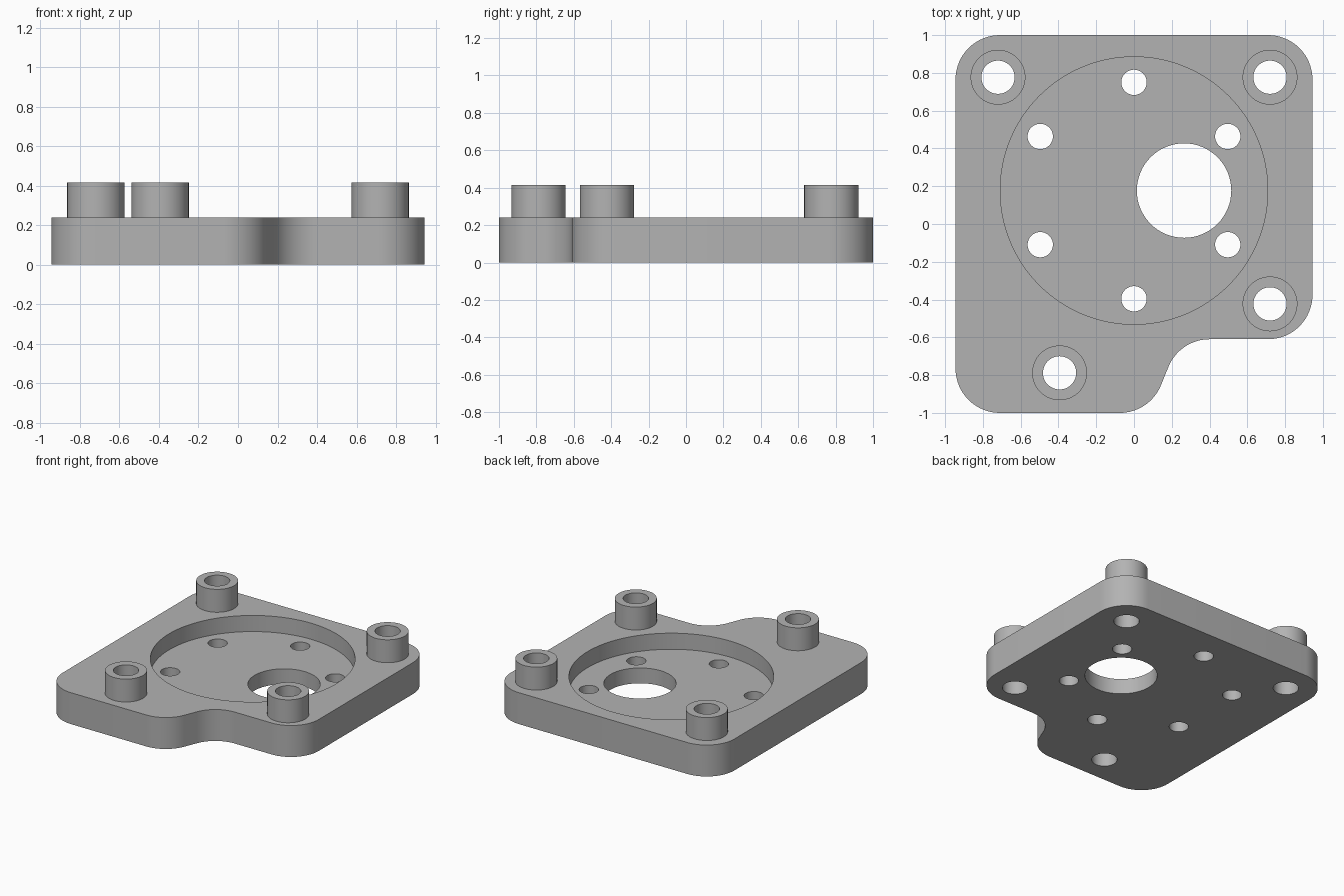
import bpy
import bmesh
from math import acos, atan2, cos, hypot, pi, radians, sin

cube = bpy.data.objects.get("Cube")
if cube:
    bpy.data.objects.remove(cube, do_unlink=True)

PLATE_TOP, BOSS_TOP, RECESS_FLOOR = 0.24, 0.415, 0.117
HALF_X, HALF_Y, CORNER = 0.945, 1.0, 0.235
STEP_Y = -0.61
CENTRE_Y = 0.177
BOSSES = [(-0.72, 0.777), (0.72, 0.777), (0.72, -0.423), (-0.394, -0.788)]

metal = bpy.data.materials.new("grey metal")
metal.use_nodes = True
grey = (0.45, 0.45, 0.45, 1)
metal.diffuse_color = grey
metal.node_tree.nodes["Principled BSDF"].inputs["Base Color"].default_value = grey


def arc(cx, cy, r, start, end, steps=16):
    """Points along an arc, angles in radians."""
    angles = [start + (end - start) * i / steps for i in range(steps + 1)]
    return [(cx + r * cos(a), cy + r * sin(a)) for a in angles]


def circle(cx, cy, r, steps=64):
    return arc(cx, cy, r, 0, 2 * pi, steps)[:-1]


def prisms(name, outlines, z0, z1):
    """One object made of outlines extruded from z0 to z1."""
    bm = bmesh.new()
    for points in outlines:
        face = bm.faces.new([bm.verts.new((x, y, z0)) for x, y in points])
        top = bmesh.ops.extrude_face_region(bm, geom=[face], use_keep_orig=True)["geom"]
        bmesh.ops.translate(bm, vec=(0, 0, z1 - z0),
                            verts=[v for v in top if isinstance(v, bmesh.types.BMVert)])
    bmesh.ops.recalc_face_normals(bm, faces=bm.faces)
    mesh = bpy.data.meshes.new(name)
    bm.to_mesh(mesh)
    bm.free()
    mesh.materials.append(metal)
    obj = bpy.data.objects.new(name, mesh)
    bpy.context.collection.objects.link(obj)
    return obj


def combine(target, tool, operation):
    mod = target.modifiers.new(tool.name, "BOOLEAN")
    mod.object, mod.operation, mod.solver = tool, operation, "EXACT"
    tool.hide_render = True


# Plate outline: rounded corners and an S-shaped step at the front
left, right = -HALF_X + CORNER, HALF_X - CORNER
front, back = -HALF_Y + CORNER, HALF_Y - CORNER
convex = (-0.075, front)
concave = (0.40, STEP_Y - CORNER)
dx, dy = concave[0] - convex[0], concave[1] - convex[1]
tangent = atan2(dy, dx) - acos(2 * CORNER / hypot(dx, dy))
outline = (arc(left, front, CORNER, -pi, -pi / 2)
           + arc(*convex, CORNER, -pi / 2, tangent)
           + arc(*concave, CORNER, tangent + pi, pi / 2)
           + arc(right, STEP_Y + CORNER, CORNER, -pi / 2, 0)
           + arc(right, back, CORNER, 0, pi / 2)
           + arc(left, back, CORNER, pi / 2, pi))
plate = prisms("mounting_plate", [outline], 0, PLATE_TOP)

# Raised bosses
bosses = prisms("bosses", [circle(x, y, 0.145) for x, y in BOSSES],
                PLATE_TOP - 0.05, BOSS_TOP)

# Round recess in the top
recess = prisms("recess_cutter", [circle(0, CENTRE_Y, 0.708, 128)], RECESS_FLOOR, 1)

# Through holes: boss bores, bolt circle and the offset shaft opening
holes = [circle(x, y, 0.088, 48) for x, y in BOSSES]
for i in range(6):
    a = radians(30 + 60 * i)
    holes.append(circle(0.573 * cos(a), CENTRE_Y + 0.573 * sin(a), 0.067, 48))
holes.append(circle(0.265, CENTRE_Y, 0.25))
bores = prisms("hole_cutter", holes, -0.5, 1)

combine(plate, recess, "DIFFERENCE")
combine(plate, bosses, "UNION")
combine(plate, bores, "DIFFERENCE")

# Apply the booleans and remove the helpers
bpy.context.view_layer.update()
evaluated = plate.evaluated_get(bpy.context.evaluated_depsgraph_get())
solid = bpy.data.meshes.new_from_object(evaluated)
plate.modifiers.clear()
plate.data = solid
for tool in (bosses, recess, bores):
    bpy.data.objects.remove(tool, do_unlink=True)

bpy.ops.object.select_all(action="DESELECT")
plate.select_set(True)
bpy.context.view_layer.objects.active = plate
bpy.ops.object.shade_smooth_by_angle(angle=radians(30))
